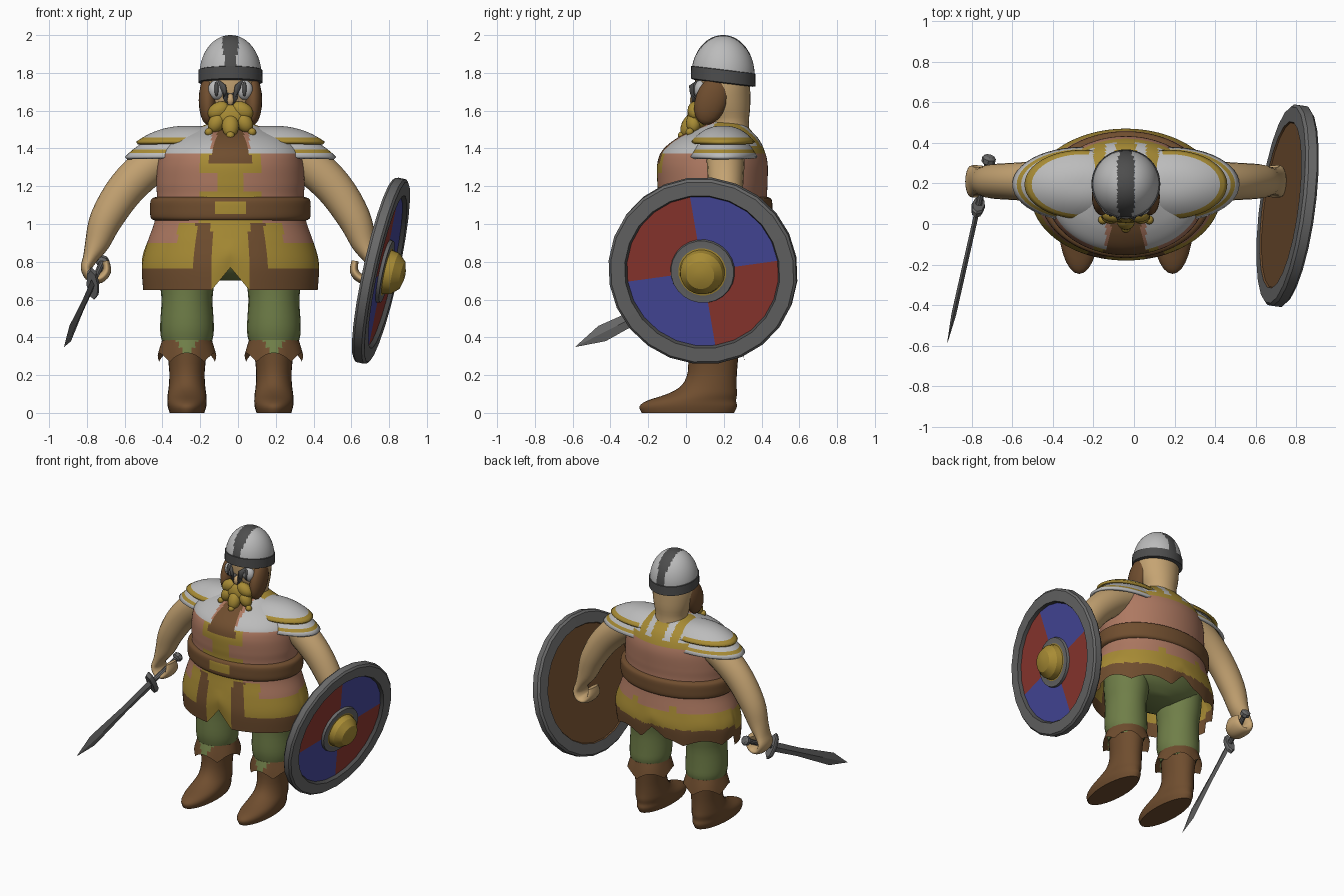
import bpy, bmesh, math
from mathutils import Matrix, Vector

if "Cube" in bpy.data.objects:
    bpy.data.objects.remove(bpy.data.objects["Cube"])

CX = -0.04  # body centre line
COLOURS = {
    "skin": (.56, .37, .17), "gold": (.39, .26, .035), "pink": (.42, .19, .12),
    "brown": (.16, .075, .028), "green": (.16, .21, .065), "silver": (.50, .50, .50),
    "dark_grey": (.075, .075, .075), "mid_grey": (.14, .14, .14),
    "red": (.28, .04, .03), "blue": (.065, .07, .35)}
MATS = {}
for key, c in COLOURS.items():
    MATS[key] = bpy.data.materials.new(key)
    MATS[key].diffuse_color = (*c, 1)


def finish(name, bm, rule, angle=40, thick=0):
    """Turn a bmesh into an object, coloured by a name or a rule on face centres."""
    bmesh.ops.recalc_face_normals(bm, faces=bm.faces)
    me = bpy.data.meshes.new(name)
    slots = []
    for f in bm.faces:
        key = rule if isinstance(rule, str) else rule(f.calc_center_median())
        if key not in slots:
            slots.append(key)
            me.materials.append(MATS[key])
        f.material_index = slots.index(key)
    bm.to_mesh(me)
    bm.free()
    ob = bpy.data.objects.new(name, me)
    bpy.context.collection.objects.link(ob)
    bpy.ops.object.select_all(action='DESELECT')
    ob.select_set(True)
    bpy.context.view_layer.objects.active = ob
    bpy.ops.object.shade_smooth_by_angle(angle=math.radians(angle))
    if thick:
        m = ob.modifiers.new("thickness", 'SOLIDIFY')
        m.thickness = thick
    return ob


def smooth_rows(rows, steps):
    """Catmull-Rom interpolation of tuples."""
    out = []
    for i in range(len(rows) - 1):
        p = [rows[max(i - 1, 0)], rows[i], rows[i + 1], rows[min(i + 2, len(rows) - 1)]]
        for k in range(steps):
            t = k / steps
            out.append([.5 * (2*b + (c - a)*t + (2*a - 5*b + 4*c - d)*t*t + (3*b - a - 3*c + d)*t**3)
                        for a, b, c, d in zip(*p)])
    return out + [list(rows[-1])]


def skin_rings(rings, caps=(True, True)):
    bm = bmesh.new()
    vs = [[bm.verts.new(p) for p in r] for r in rings]
    n = len(vs[0])
    for a, b in zip(vs, vs[1:]):
        for j in range(n):
            bm.faces.new((a[j], a[(j+1) % n], b[(j+1) % n], b[j]))
    if caps[0]:
        bm.faces.new(vs[0])
    if caps[1]:
        bm.faces.new(vs[-1])
    return bm


def loft(name, rows, rule, cx=CX, n=32, steps=3, hem=None, caps=(True, True), angle=40):
    """Stack of horizontal ellipses; row = (z, cy, rx, ry)."""
    rings = []
    for z, cy, rx, ry in smooth_rows(rows, steps):
        ring = []
        for j in range(n):
            a = 2 * math.pi * j / n
            p = Vector((cx + rx*math.cos(a), cy + ry*math.sin(a), z))
            if hem:
                p.z = hem(a, p)
            ring.append(p)
        rings.append(ring)
    return finish(name, skin_rings(rings, caps), rule, angle)


def blob(name, loc, size, mat, tilt=(0, 0, 0), seg=20):
    bm = bmesh.new()
    R = Matrix.Rotation(tilt[0], 4, 'X') @ Matrix.Rotation(tilt[1], 4, 'Y') @ Matrix.Rotation(tilt[2], 4, 'Z')
    bmesh.ops.create_uvsphere(bm, u_segments=seg, v_segments=seg//2, radius=1,
                              matrix=Matrix.Translation(loc) @ R @ Matrix.Diagonal((*size, 1)))
    return finish(name, bm, mat, 60)


# ---- tunic -------------------------------------------------------------
def tunic_colour(c):
    x, z, front = abs(c.x - CX), c.z, c.y < .15
    if z > 1.0:
        if front:
            if z > 1.32 and x < .065 + (1.5 - z)*.3:
                return "brown"
            if z > 1.37 and x > .1:
                return "silver"
            if x < .07 or (1.27 < z < 1.40 and x < .16) or (z < 1.17 and x < .17):
                return "gold"
            return "pink"
        if z > 1.37:
            return "gold" if z < 1.41 or x < .05 or .1 < x < .16 else "silver"
        return "pink"
    if front:
        if x < .10:
            return "gold"
        if x < .18 + (1 - z)*.06:
            return "brown"
        if z > .9:
            return "gold" if x < .28 else "pink"
        return "gold" if z > .77 else "brown"
    top = .96 if .13 < x < .18 else .92
    return "pink" if z > top else "gold" if z > .80 else "brown"


def tunic_hem(a, p):
    x = abs(p.x - CX)
    if p.y < .15:
        edge = .65 + max(0, .12*(1 - x/.1))
    else:
        edge = .68 + .04*abs(math.sin(a*4.5)) + max(0, .07*(1 - x/.1))
    return p.z if p.z > .92 else .92 - (.92 - p.z)*(.92 - edge)/.27


loft("tunic", [(.65, .145, .462, .315), (.78, .145, .468, .325), (.9, .145, .44, .315),
               (1.02, .145, .40, .298), (1.14, .142, .39, .288), (1.22, .14, .392, .292),
               (1.32, .14, .385, .292), (1.39, .145, .365, .27), (1.45, .165, .30, .22),
               (1.5, .19, .19, .15), (1.54, .21, .10, .10)],
     tunic_colour, n=144, steps=8, hem=tunic_hem, caps=(False, True))
loft("belt", [(1.015, .145, .385, .285), (1.03, .145, .42, .308), (1.08, .145, .425, .312),
              (1.13, .145, .42, .308), (1.145, .145, .385, .28)],
     lambda c: "gold" if abs(c.x - CX) < .07 and 1.05 < c.z < 1.115 and c.y < 0 else "brown",
     n=96, steps=4)
loft("hips", [(.70, .15, .12, .12), (.76, .15, .33, .2), (.88, .15, .40, .27), (.95, .15, .38, .25)], "green")

# ---- head --------------------------------------------------------------
loft("head", [(1.46, .225, .125, .115), (1.54, .225, .112, .108), (1.62, .205, .135, .135),
              (1.72, .195, .15, .145), (1.82, .195, .145, .145)], "skin")
dome = [(1.79 + .21*math.sin(t), .196, .163*math.cos(t) + .001, .166*math.cos(t) + .001)
        for t in [i*math.pi/24 for i in range(13)]]
loft("helmet_dome", dome,
     lambda c: "dark_grey" if abs(c.x - CX) < .03 + .012*(c.z > 1.9) else "silver", n=64, steps=2)
loft("helmet_band", [(1.745, .197, .155, .155), (1.75, .197, .17, .171), (1.815, .197, .169, .17),
                     (1.82, .197, .155, .155)], "dark_grey", n=40, steps=1,
     hem=lambda a, p: p.z + (p.y - .197)*-.12)

# nose guard
bm = bmesh.new()
half = [(.075, 1.775), (.024, 1.735), (.018, 1.70), (.04, 1.665)]
pts = half + [(0, 1.615)] + [(-x, z) for x, z in reversed(half)]
face = bm.faces.new([bm.verts.new((CX + x, .03 + .05*(abs(x) > .05), z)) for x, z in pts])
bmesh.ops.triangulate(bm, faces=[face])
finish("nose_guard", bm, "dark_grey", thick=.022)

for s, side in ((-1, "right"), (1, "left")):
    X = lambda d: CX + s*d
    blob(side + "_cheek_guard", (X(.12), .135, 1.655), (.048, .085, .135), "brown", (-.35, 0, 0))
    blob(side + "_eye", (X(.074), .078, 1.71), (.045, .035, .052), "silver")
    blob(side + "_pupil", (X(.074), .05, 1.715), (.012, .014, .04), "dark_grey", seg=12)
    blob(side + "_moustache", (X(.062), .048, 1.60), (.062, .04, .045), "gold", (0, s*.5, 0))
    blob(side + "_beard_lock", (X(.075), .04, 1.535), (.042, .04, .055), "gold", (0, -s*.5, 0))
    blob(side + "_beard_bead", (X(.115), .02, 1.487), (.022, .022, .022), "gold", seg=12)
blob("beard", (CX, .07, 1.565), (.115, .065, .085), "gold")
blob("beard_braid", (CX, .015, 1.52), (.045, .04, .065), "gold", (-.4, 0, 0))
blob("beard_bead", (CX, -.02, 1.468), (.023, .023, .023), "gold", seg=12)
blob("nose", (CX, .05, 1.655), (.025, .03, .035), "skin", seg=12)


# ---- shoulders, arms, legs ----------------------------------------------
def pauldron(name, s, rx, ry, top, drop, trim):
    """Domed plate with a gold trim band on its outer side."""
    cx, cy, n, m = CX + s*.215, .195, 48, 16
    rings = []
    for i in range(1, m + 1):
        r = i/m
        rings.append([(cx + rx*r*math.cos(a), cy + ry*r*math.sin(a), top - drop*r**2.4)
                      for a in [2*math.pi*j/n for j in range(n)]])

    def colour(c):
        u, v = (c.x - cx)/rx, (c.y - cy)/ry
        return "gold" if trim[0] < math.hypot(u, v) < trim[1] and s*u > -.1 else "silver"
    finish(name, skin_rings(rings, (True, False)), colour, thick=.018)


for s, side in ((-1, "right"), (1, "left")):
    pauldron(side + "_lower_pauldron", s, .345, .185, 1.495, .14, (.86, .94))
    pauldron(side + "_upper_pauldron", s, .285, .17, 1.52, .085, (.86, 1))

    # arm and curled hand: (x, z, radius in plane, radius along y)
    path = smooth_rows([(.26, 1.40, .10, .10), (.41, 1.32, .105, .10), (.55, 1.19, .10, .092),
                        (.655, 1.03, .088, .085), (.705, .90, .066, .072), (.742, .82, .04, .07),
                        (.762, .765, .03, .078), (.738, .718, .027, .08), (.69, .712, .025, .075),
                        (.655, .75, .023, .07), (.66, .805, .018, .055)], 4)
    rings = []
    for i, (x, z, ra, rb) in enumerate(path):
        a, b = path[max(i - 1, 0)], path[min(i + 1, len(path) - 1)]
        d = Vector((b[0] - a[0], b[1] - a[1])).normalized()
        rings.append([(CX + s*(x - d.y*ra*math.cos(t)), .21 + rb*math.sin(t), z + d.x*ra*math.cos(t))
                      for t in [2*math.pi*j/20 for j in range(20)]])
    finish(side + "_arm", skin_rings(rings), "skin", 60)

    lx = CX + s*.23
    loft(side + "_trouser_leg", [(.33, .145, .115, .125), (.40, .145, .138, .145), (.47, .14, .142, .15),
                                 (.60, .14, .135, .15), (.70, .145, .145, .16), (.85, .15, .15, .17)],
         "green", cx=lx, n=24)
    loft(side + "_boot", [(0, .01, .092, .245), (.035, .012, .102, .258), (.065, .03, .104, .235),
                          (.10, .085, .102, .185), (.145, .122, .096, .146), (.22, .14, .094, .130),
                          (.34, .145, .106, .136)], "brown", cx=lx, n=28)
    loft(side + "_boot_cuff", [(.28, .145, .155, .165), (.33, .145, .145, .155), (.385, .145, .132, .142)],
         lambda c: "green" if c.y < .1 and abs(c.x - lx) < (c.z - .29)*.6 else "brown", cx=lx, n=40,
         steps=4, caps=(False, True),
         hem=lambda a, p: p.z + (.385 - p.z)*.45*(abs(math.cos(2.5*a + .8)) - .2))

# ---- sword -------------------------------------------------------------
tip, pommel = Vector((-.92, -.585, .35)), Vector((-.712, .335, .81))
d = (tip - pommel).normalized()
flat = (Vector((0, 0, 1)) - d*d.z).normalized()  # blade width direction
thin = d.cross(flat)
L = (tip - pommel).length


def sword_part(name, rows, n, mat):
    """Rows of (distance from pommel, half width, half thickness)."""
    rings = [[pommel + d*t + flat*w*math.cos(a) + thin*h*math.sin(a)
              for a in [2*math.pi*j/n for j in range(n)]] for t, w, h in rows]
    finish(name, skin_rings(rings), mat, 30)


sword_part("sword_blade", [(.29, .034, .012), (.55, .03, .012), (L - .16, .045, .012), (L, .001, .001)], 4, "mid_grey")
sword_part("sword_grip", [(.0, .017, .017), (.29, .017, .017)], 10, "mid_grey")
sword_part("sword_pommel", [(0, .02, .02), (.01, .034, .034), (.035, .034, .034), (.045, .02, .02)], 8, "mid_grey")
sword_part("sword_guard", [(.27, .085, .03), (.28, .095, .034), (.305, .085, .03)], 8, "mid_grey")

# ---- shield ------------------------------------------------------------
nrm = Vector((1, -.13, -.22)).normalized()
up = (Vector((0, 0, 1)) - nrm*nrm.z).normalized()
M = Matrix((up.cross(nrm), up, nrm)).transposed().to_4x4()
M.translation = (.757, .09, .753)
inv = M.inverted()
prof = [(.005, -.028), (.41, -.028), (.415, -.036), (.49, -.034), (.503, -.02), (.503, .022), (.49, .034),
        (.415, .036), (.405, .014), (.172, .014), (.168, .032), (.128, .032), (.12, .034),
        (.112, .075), (.075, .115), (.03, .128)]
angs = [math.radians(8 + 15*j) for j in range(24)]


def shield_colour(c):
    p = inv @ c
    r = math.hypot(p.x, p.y)
    if p.z < -.026 and r < .41:
        return "brown"
    if r < .126:
        return "gold"
    if .18 < r < .404 and p.z < .02:
        q = int((math.degrees(math.atan2(p.y, p.x)) - 8) % 360 // 90)
        return "red" if q % 2 else "blue"
    return "dark_grey" if .404 < r < .413 else "mid_grey"


# split the wide field into rings so that each face centre falls inside its colour
prof[9:9] = [(.33, .014), (.25, .014)]
finish("shield", skin_rings([[M @ Vector((r*math.cos(a), r*math.sin(a), h)) for a in angs] for r, h in prof]),
       shield_colour, 25)

for m in bpy.data.materials:
    if m.users and not m.is_grease_pencil:
        m.use_nodes = True
        m.node_tree.nodes["Principled BSDF"].inputs["Base Color"].default_value = m.diffuse_color
